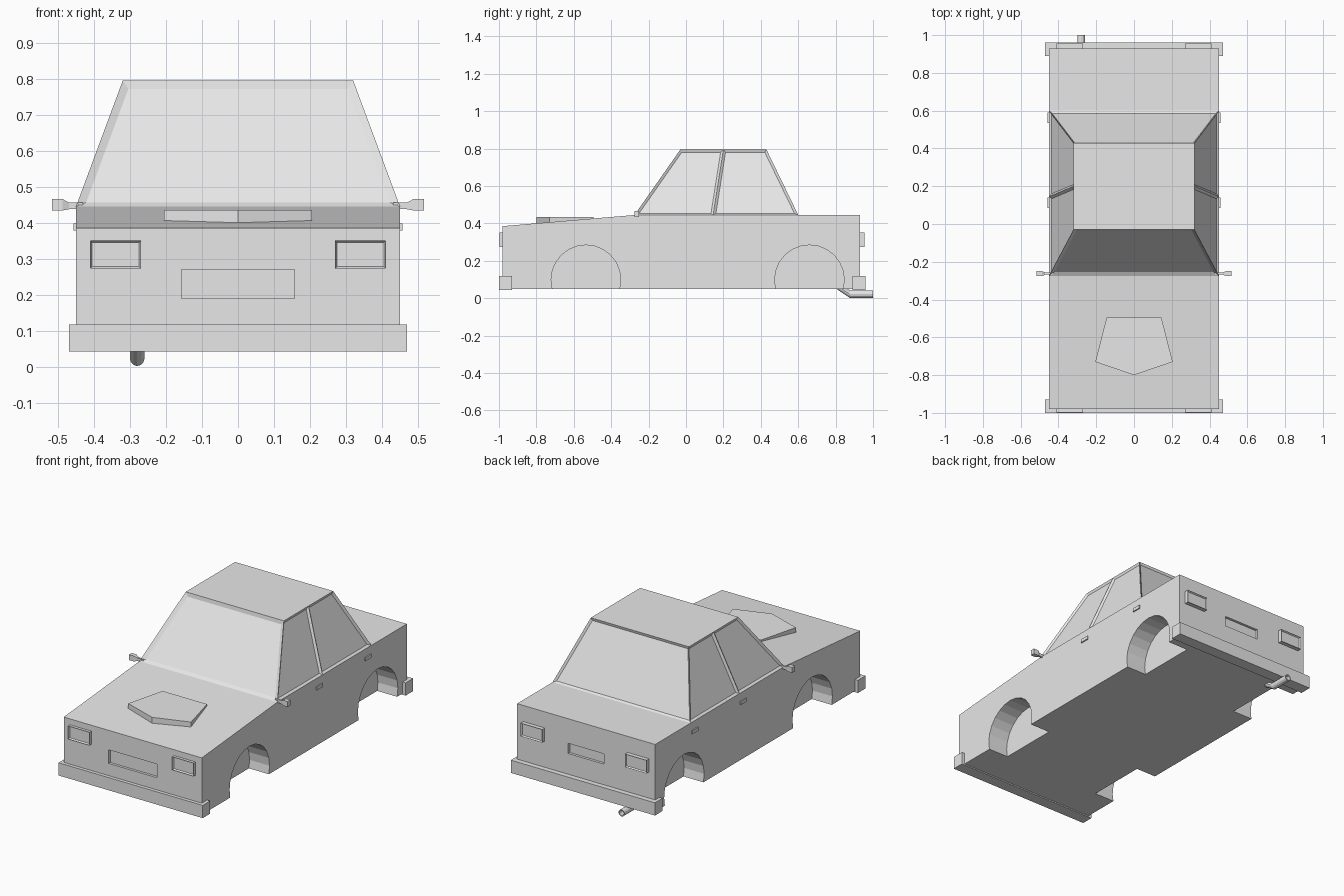
import bpy, bmesh, math
from mathutils import Vector, Matrix

if "Cube" in bpy.data.objects:
    bpy.data.objects.remove(bpy.data.objects["Cube"], do_unlink=True)

GREY = (0.8, 0.8, 0.8, 1.0)
paint = bpy.data.materials.new("plain_grey")
paint.use_nodes = True
paint.diffuse_color = GREY
paint.node_tree.nodes["Principled BSDF"].inputs["Base Color"].default_value = GREY


def finish(name, bm):
    bmesh.ops.recalc_face_normals(bm, faces=bm.faces)
    mesh = bpy.data.meshes.new(name)
    bm.to_mesh(mesh)
    bm.free()
    mesh.materials.append(paint)
    obj = bpy.data.objects.new(name, mesh)
    bpy.context.scene.collection.objects.link(obj)
    return obj


def add_box(bm, x, y, z):
    """Box from (min, max) pairs."""
    mid = Vector([sum(p) / 2 for p in (x, y, z)])
    size = [p[1] - p[0] for p in (x, y, z)]
    made = bmesh.ops.create_cube(bm, size=1, matrix=Matrix.Translation(mid) @ Matrix.Diagonal((*size, 1)))
    return made["verts"]


def box(name, x, y, z):
    bm = bmesh.new()
    add_box(bm, x, y, z)
    return finish(name, bm)


def prism(bm, points, offset):
    """Extrude a flat outline along an offset."""
    face = bm.faces.new([bm.verts.new(p) for p in points])
    new = bmesh.ops.extrude_face_region(bm, geom=[face])["geom"]
    moved = [v for v in new if isinstance(v, bmesh.types.BMVert)]
    bmesh.ops.translate(bm, verts=moved, vec=offset)


def face_toward(bm, direction):
    return max(bm.faces, key=lambda f: f.normal.dot(Vector(direction)))


def sides(x, s):
    return tuple(sorted((x[0] * s, x[1] * s)))


# Body: side outline extruded across the width
W = 0.45
outline = [(-0.98, 0.05), (0.93, 0.05), (0.93, 0.445), (-0.27, 0.445), (-0.98, 0.385)]
bm = bmesh.new()
prism(bm, [(-W, y, z) for y, z in outline], (2 * W, 0, 0))
body = finish("body", bm)

# Wheel arches and plate recesses cut from the body
bm = bmesh.new()
for s in (-1, 1):
    for y in (-0.535, 0.66):
        place = Matrix.Translation((s * 0.42, y, 0.098)) @ Matrix.Rotation(math.pi / 2, 4, "Y")
        bmesh.ops.create_cone(bm, cap_ends=True, segments=24, radius1=0.186, radius2=0.186,
                              depth=0.2, matrix=place)
add_box(bm, (-0.157, 0.157), (-1.1, -0.965), (0.19, 0.27))
add_box(bm, (-0.117, 0.117), (0.915, 1.1), (0.24, 0.3))
cutter = finish("body_cutter", bm)
cutter.hide_render = True
cut = body.modifiers.new("cut", "BOOLEAN")
cut.operation = "DIFFERENCE"
cut.solver = "EXACT"
cut.object = cutter
bpy.context.view_layer.objects.active = body
bpy.ops.object.modifier_apply(modifier=cut.name)
bpy.data.objects.remove(cutter, do_unlink=True)

# Cabin: tapered block with recessed windows
bm = bmesh.new()
for v in add_box(bm, (-W, W), (-0.275, 0.6), (0.445, 0.795)):
    if v.co.z > 0.6:
        v.co.x = math.copysign(0.32, v.co.x)
        v.co.y = -0.03 if v.co.y < 0 else 0.43
bm.normal_update()
windshield = face_toward(bm, (0, -1, 0))
rear_window = face_toward(bm, (0, 1, 0))
for s in (-1, 1):
    side = face_toward(bm, (s, 0, 0))
    bmesh.ops.bisect_plane(bm, geom=[side, *side.edges, *side.verts],
                           plane_co=(0, 0.145, 0.445), plane_no=(0, 0.35, -0.055))
bm.normal_update()
side_windows = [f for f in bm.faces if abs(f.normal.x) > 0.7]
for faces, rim in (([windshield], 0.021), ([rear_window], 0.012), (side_windows, 0.013)):
    bmesh.ops.inset_individual(bm, faces=faces, thickness=rim, depth=-0.01, use_even_offset=True)
finish("cabin", bm)

# Hood scoop
scoop = [(-0.145, -0.495), (-0.205, -0.73), (0, -0.8), (0.205, -0.73), (0.145, -0.495)]
bm = bmesh.new()
prism(bm, [(x, y, 0.395) for x, y in scoop], (0, 0, 0.04))
finish("hood_scoop", bm)

# Bumpers
box("front_bumper", (-0.47, 0.47), (-1.0, -0.93), (0.043, 0.118))
box("rear_bumper", (-0.47, 0.47), (0.89, 0.96), (0.043, 0.118))

for s, label in ((1, "left"), (-1, "right")):
    # Lamps with a sunken lens
    for end, y in (("head", (-0.998, -0.975)), ("tail", (0.925, 0.955))):
        bm = bmesh.new()
        add_box(bm, sides((0.27, 0.41), s), y, (0.273, 0.35))
        bm.normal_update()
        lens = face_toward(bm, (0, -1 if end == "head" else 1, 0))
        bmesh.ops.inset_individual(bm, faces=[lens], thickness=0.007, depth=-0.01)
        finish(f"{label}_{end}light", bm)

    # Door handles
    for door, y in (("front", 0.085), ("rear", 0.535)):
        box(f"{label}_{door}_door_handle", sides((0.44, 0.457), s), (y, y + 0.055), (0.378, 0.398))

    # Mirror: stalk widening into a squared head
    bm = bmesh.new()
    add_box(bm, sides((0.43, 0.475), s), (-0.268, -0.256), (0.438, 0.456))
    for v in add_box(bm, sides((0.47, 0.488), s), (-0.276, -0.25), (0.434, 0.466)):
        if abs(v.co.x) < 0.48:
            v.co.y = -0.262 + (v.co.y + 0.263) * 0.5
            v.co.z = 0.447 + (v.co.z - 0.45) * 0.6
    add_box(bm, sides((0.488, 0.517), s), (-0.276, -0.25), (0.434, 0.466))
    finish(f"{label}_mirror", bm)

# Exhaust: bent pipe with an open end
bm = bmesh.new()
pipe = [((0.81, 0.065), 0.02), ((0.875, 0.022), 0.02), ((1.0, 0.022), 0.02),
        ((1.0, 0.022), 0.015), ((0.96, 0.022), 0.015)]
rings = []
for (y, z), r in pipe:
    angles = [i * math.tau / 12 for i in range(12)]
    rings.append([bm.verts.new((-0.28 + r * math.cos(a), y, z + r * math.sin(a))) for a in angles])
for a, b in zip(rings, rings[1:]):
    for i in range(12):
        j = (i + 1) % 12
        bm.faces.new((a[i], a[j], b[j], b[i]))
bm.faces.new(rings[0])
bm.faces.new(rings[-1])
finish("exhaust_pipe", bm)
